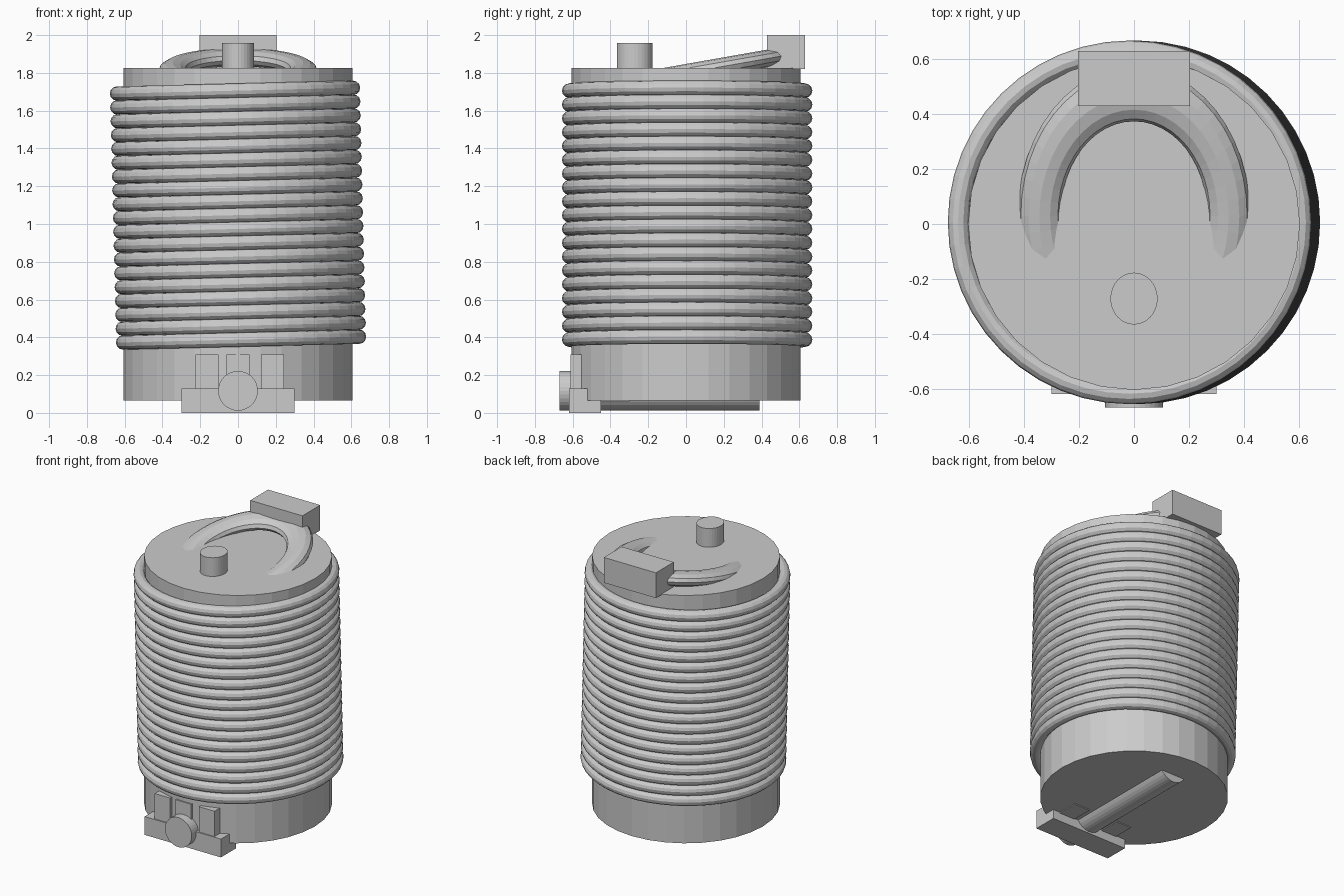
import bpy
from math import radians, sin, cos

if "Cube" in bpy.data.objects:
    bpy.data.objects.remove(bpy.data.objects["Cube"])


def box(name, lo, hi):
    mid = [(a + b) / 2 for a, b in zip(lo, hi)]
    bpy.ops.mesh.primitive_cube_add(size=1, location=mid)
    ob = bpy.context.object
    ob.name = name
    ob.scale = [b - a for a, b in zip(lo, hi)]
    return ob


def cylinder(name, radius, depth, loc, rot=(0, 0, 0), scale=(1, 1, 1)):
    bpy.ops.mesh.primitive_cylinder_add(vertices=32, radius=radius, depth=depth,
                                        location=loc, rotation=rot)
    ob = bpy.context.object
    ob.name = name
    ob.scale = scale
    return ob


def torus(name, major, minor, loc, rot, scale=(1, 1, 1)):
    bpy.ops.mesh.primitive_torus_add(major_segments=48, minor_segments=12,
                                     major_radius=major, minor_radius=minor,
                                     location=loc, rotation=rot)
    ob = bpy.context.object
    ob.name = name
    ob.scale = scale
    return ob


# Main drum
cylinder("drum", 0.605, 1.76, (0, 0, 0.945))

# Stack of slightly tilted rings wound around the drum
COUNT, TILT = 19, radians(-1.4)
Z0, Z1 = 0.388, 1.706
for i in range(COUNT):
    s = (Z1 - Z0) * (i / (COUNT - 1) - 0.5)
    torus(f"winding_{i + 1}", 0.625, 0.038,
          (s * sin(TILT), 0.006, (Z0 + Z1) / 2 + s * cos(TILT)), (0, TILT, 0))

# Handle: flattened oval ring tilted out of the lid, with grip block
torus("handle_loop", 0.345, 0.078, (0, 0.035, 1.806), (radians(10), 0, 0),
      (1, 1.29, 0.6))
box("handle_block", (-0.205, 0.43, 1.82), (0.205, 0.63, 2.0))

# Peg on the lid
cylinder("lid_peg", 0.086, 0.2, (0, -0.272, 1.858), scale=(1, 1.1, 1))

# Front foot, lugs and the rod running under the drum
box("front_foot", (-0.3, -0.62, 0.0), (0.3, -0.45, 0.13))
for i, x in enumerate((-0.165, 0.0, 0.183)):
    box(f"front_lug_{i + 1}", (x - 0.061, -0.612, 0.059), (x + 0.061, -0.3, 0.31))
cylinder("bottom_rod", 0.105, 1.06, (0, -0.14, 0.117), (radians(90), 0, 0))
